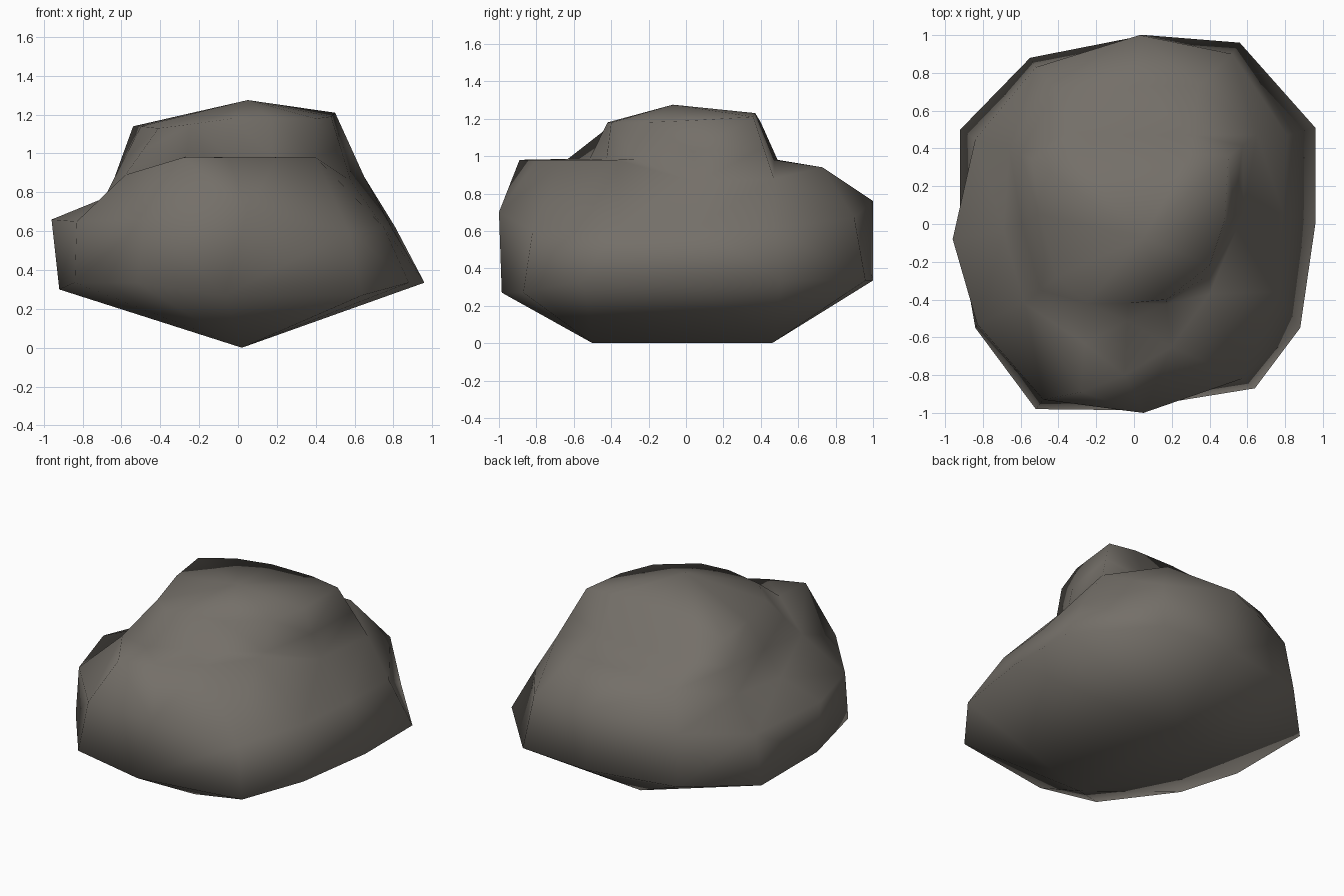
import bpy, bmesh

if "Cube" in bpy.data.objects:
    bpy.data.objects.remove(bpy.data.objects["Cube"])

stone = bpy.data.materials.new("warm grey stone")
stone.diffuse_color = (0.175, 0.16, 0.14, 1)
stone.use_nodes = True
stone.node_tree.nodes["Principled BSDF"].inputs["Base Color"].default_value = stone.diffuse_color

bm = bmesh.new()


def ring(points):
    return [bm.verts.new(p) for p in points]


def bridge(a, b):
    # quads between two stacked outlines
    n = len(a)
    for i in range(n):
        j = (i + 1) % n
        bm.faces.new((a[i], a[j], b[j], b[i]))


# widest outline, at the foot of the boulder
base = ring([(x, y, 0.335) for x, y in (
    (.96, 0), (.96, .51), (.56, .96), (.06, 1), (-.55, .88), (-.92, .5),
    (-.92, -.1), (-.84, -.55), (-.52, -.98), (-.07, -.985), (.64, -.87), (.88, -.55))])
for i, z in {5: .30, 6: .30, 9: .27, 10: .27}.items():
    base[i].co.z = z
# belly
belly = ring((
    (.79, .06, .62), (.81, .47, .62), (.52, .90, .67), (.03, 1.0, .76),
    (-.52, .83, .67), (-.84, .45, .61), (-.96, -.08, .66), (-.83, -.53, .65),
    (-.48, -.93, .66), (.05, -1.0, .70), (.57, -.82, .60), (.75, -.36, .62)))
# shoulder
shoulder = ring((
    (.58, .06, .86), (.65, .47, .88), (.34, .73, .94), (0, .73, .94),
    (-.42, .72, .90), (-.66, .40, .81), (-.69, -.04, .77), (-.58, -.42, .89),
    (-.28, -.89, .98), (-.05, -.80, .98), (.20, -.65, .98), (.40, -.37, .98)))
# crown rim
crown = ring((
    (.48, .02, 1.19), (.5, .36, 1.21), (.3, .37, 1.23), (0, .37, 1.23),
    (-.3, .40, 1.18), (-.54, .34, 1.14), (-.5, .05, 1.14), (-.41, -.28, 1.13),
    (-.25, -.42, 1.15), (-.03, -.42, 1.18), (.17, -.40, 1.18), (.40, -.22, 1.18)))
# between them: a flat ledge at the front and back, a plain slope at the sides
middle = []
for i, (s, c) in enumerate(zip(shoulder, crown)):
    p = s.co.lerp(c.co, .5)
    if i in (2, 3, 4):
        p = s.co.lerp(c.co, .72)
        p.z = .98
    elif i >= 8:
        p = s.co.lerp(c.co, (.55, .75, .9, .65)[i - 8])
        p.z = .985
    middle.append(p)
middle = ring(middle)

for lower, upper in ((base, belly), (belly, shoulder), (shoulder, middle), (middle, crown)):
    bridge(lower, upper)

# peak
peak = bm.verts.new((.05, -.07, 1.275))
for i in range(12):
    bm.faces.new((crown[i], crown[(i + 1) % 12], peak))

# keel underneath: two end points joined by a ridge
back_keel = bm.verts.new((.02, .46, 0))
front_keel = bm.verts.new((.02, -.5, 0))
for i in range(12):
    j = (i + 1) % 12
    bm.faces.new((base[j], base[i], back_keel if i < 6 else front_keel))
bm.faces.new((base[0], front_keel, back_keel))
bm.faces.new((base[6], back_keel, front_keel))

bmesh.ops.triangulate(bm, faces=bm.faces[:])
bmesh.ops.recalc_face_normals(bm, faces=bm.faces[:])
for f in bm.faces:
    f.smooth = True
mesh = bpy.data.meshes.new("boulder")
bm.to_mesh(mesh)
bm.free()
mesh.materials.append(stone)
boulder = bpy.data.objects.new("boulder", mesh)
bpy.context.collection.objects.link(boulder)
